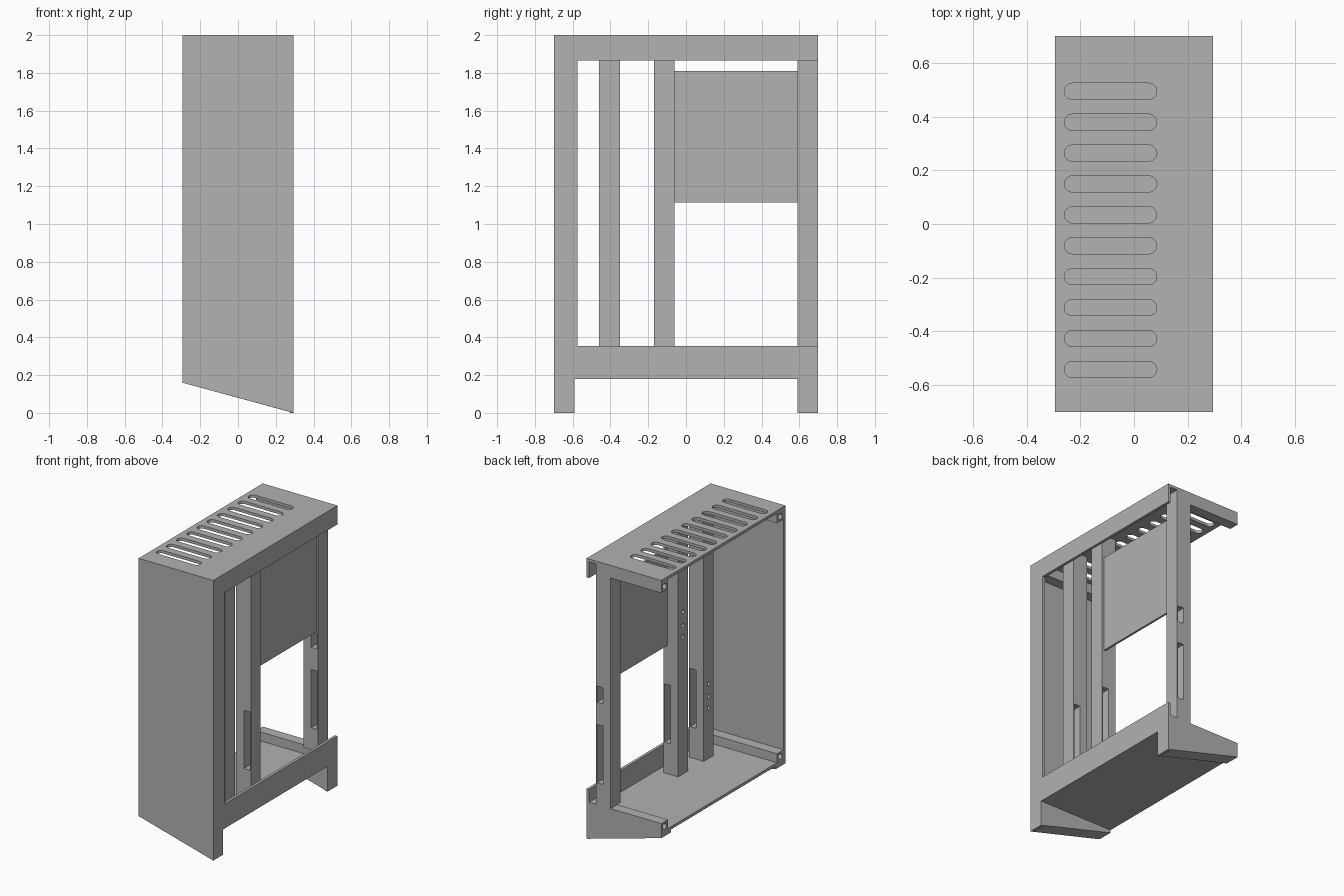
import bpy, bmesh, math
from mathutils import Vector

cube = bpy.data.objects.get("Cube")
if cube:
    bpy.data.objects.remove(cube, do_unlink=True)

grey = bpy.data.materials.new("plain grey")
grey.use_nodes = True
grey.diffuse_color = (0.445, 0.445, 0.445, 1)
grey.node_tree.nodes["Principled BSDF"].inputs["Base Color"].default_value = grey.diffuse_color

W, D, T = 0.295, 0.70, 0.02          # half width, half depth, sheet thickness
FLOOR, TOP = 0.20, 2 - T             # inner floor and ceiling heights


def place(axis, a, b, c):
    """Point with profile coordinates a, b and position c along the axis."""
    return {"x": (c, a, b), "y": (a, c, b), "z": (a, b, c)}[axis]


def prisms(name, profiles, axis, lo, hi):
    """One object made of profiles extruded along an axis."""
    bm = bmesh.new()
    for pts in profiles:
        face = bm.faces.new([bm.verts.new(place(axis, a, b, lo)) for a, b in pts])
        out = bmesh.ops.extrude_face_region(bm, geom=[face])
        moved = [v for v in out["geom"] if isinstance(v, bmesh.types.BMVert)]
        bmesh.ops.translate(bm, verts=moved, vec=Vector(place(axis, 0, 0, hi - lo)))
    bmesh.ops.recalc_face_normals(bm, faces=bm.faces)
    mesh = bpy.data.meshes.new(name)
    bm.to_mesh(mesh)
    bm.free()
    mesh.materials.append(grey)
    ob = bpy.data.objects.new(name, mesh)
    bpy.context.collection.objects.link(ob)
    return ob


def rect(a0, a1, b0, b1):
    return [(a0, b0), (a1, b0), (a1, b1), (a0, b1)]


def box(name, x0, x1, y0, y1, z0, z1):
    return prisms(name, [rect(x0, x1, y0, y1)], "z", z0, z1)


def stadium(a0, a1, b, r, n=10):
    """Rounded slot outline; a circle when a0 equals a1."""
    right = [math.pi * (i / n - 0.5) for i in range(n + 1)]
    if a0 == a1:
        right = right[:-1]
    half = [(a1 + r * math.cos(t), b + r * math.sin(t)) for t in right]
    return half + [(a0 - r * math.cos(t), b - r * math.sin(t)) for t in right]


def cut(ob, cutter):
    """Bake a boolean cut and discard the cutter."""
    cutter.hide_render = True
    mod = ob.modifiers.new("cut", "BOOLEAN")
    mod.operation, mod.solver, mod.object = "DIFFERENCE", "EXACT", cutter
    graph = bpy.context.evaluated_depsgraph_get()
    mesh = bpy.data.meshes.new_from_object(ob.evaluated_get(graph))
    ob.modifiers.clear()
    ob.data = mesh
    bpy.data.objects.remove(cutter, do_unlink=True)


# Top sheet with a row of vent slots
top = box("top_panel", -W, W, -D, D, TOP, 2)
slots = [stadium(-0.23, 0.055, -0.542 + 0.1152 * i, 0.03) for i in range(10)]
cut(top, prisms("slot_cutter", slots, "z", 1.9, 2.1))

# Front panel with a sloping lower edge
prisms("front_panel", [[(-W, 0.16), (W, 0), (W, TOP), (-W, TOP)]], "y", -D, T - D)

# Side frame, open towards the back
prisms("side_frame", [[
    (T - D, 0), (-0.59, 0), (-0.59, 0.18), (0.59, 0.18), (0.59, 0), (D, 0),
    (D, 0.355), (-0.575, 0.355), (-0.575, 1.865), (D, 1.865), (D, TOP), (T - D, TOP),
]], "x", W - T, W)

# Floor and wedge feet
box("floor_panel", -W, W - T, T - D, D, 0.18, FLOOR)
wedge = [(-W, 0.16), (W - T, 0.005), (W - T, 0.18), (-W, 0.18)]
prisms("front_foot", [wedge], "y", T - D, -0.59)
prisms("back_foot", [wedge], "y", 0.59, D)

# Corner rails with a screw hole in each open end
for side, y0, y1 in (("front", T - D, -0.605), ("back", 0.625, D)):
    for level, z0, z1, x1 in (("bottom", FLOOR, 0.264, W - T), ("top", 1.91, TOP, 0.105)):
        if side == "front":
            x1 = W - T
        rail = box(f"{side}_{level}_rail", -W, x1, y0, y1, z0, z1)
        middle = (y0 + y1) / 2
        hole = stadium(middle, middle, (z0 + z1) / 2, 0.02)
        cut(rail, prisms("hole_cutter", [hole], "x", -W - 0.1, -W + 0.12))

# Upright posts with pockets and screw holes
PX0, PX1 = 0.105, 0.22
low_pocket, high_pocket = rect(0.165, 0.212, 0.42, 0.836), rect(0.165, 0.212, 0.995, 1.11)
posts = (
    ("front_post", -0.46, -0.35, FLOOR, [low_pocket], (0.56, 0.645, 0.735)),
    ("middle_post", -0.17, -0.06, FLOOR, [low_pocket], (1.18, 1.26, 1.36)),
    ("back_post", 0.59, D, 0.264, [low_pocket, high_pocket], ()),
)
for name, y0, y1, z0, pockets, holes in posts:
    post = box(name, PX0, PX1, y0, y1, z0, TOP)
    cut(post, prisms("pocket_cutter", pockets, "y", y0 - 0.05, y1 + 0.05))
    if holes:
        middle = (y0 + y1) / 2
        rings = [stadium(middle, middle, z, 0.015, 6) for z in holes]
        cut(post, prisms("screw_cutter", rings, "x", PX0 - 0.05, PX0 + 0.04))

# Thin panel between the middle and back posts
box("display_panel", 0.19, 0.205, -0.06, 0.59, 1.115, 1.81)
